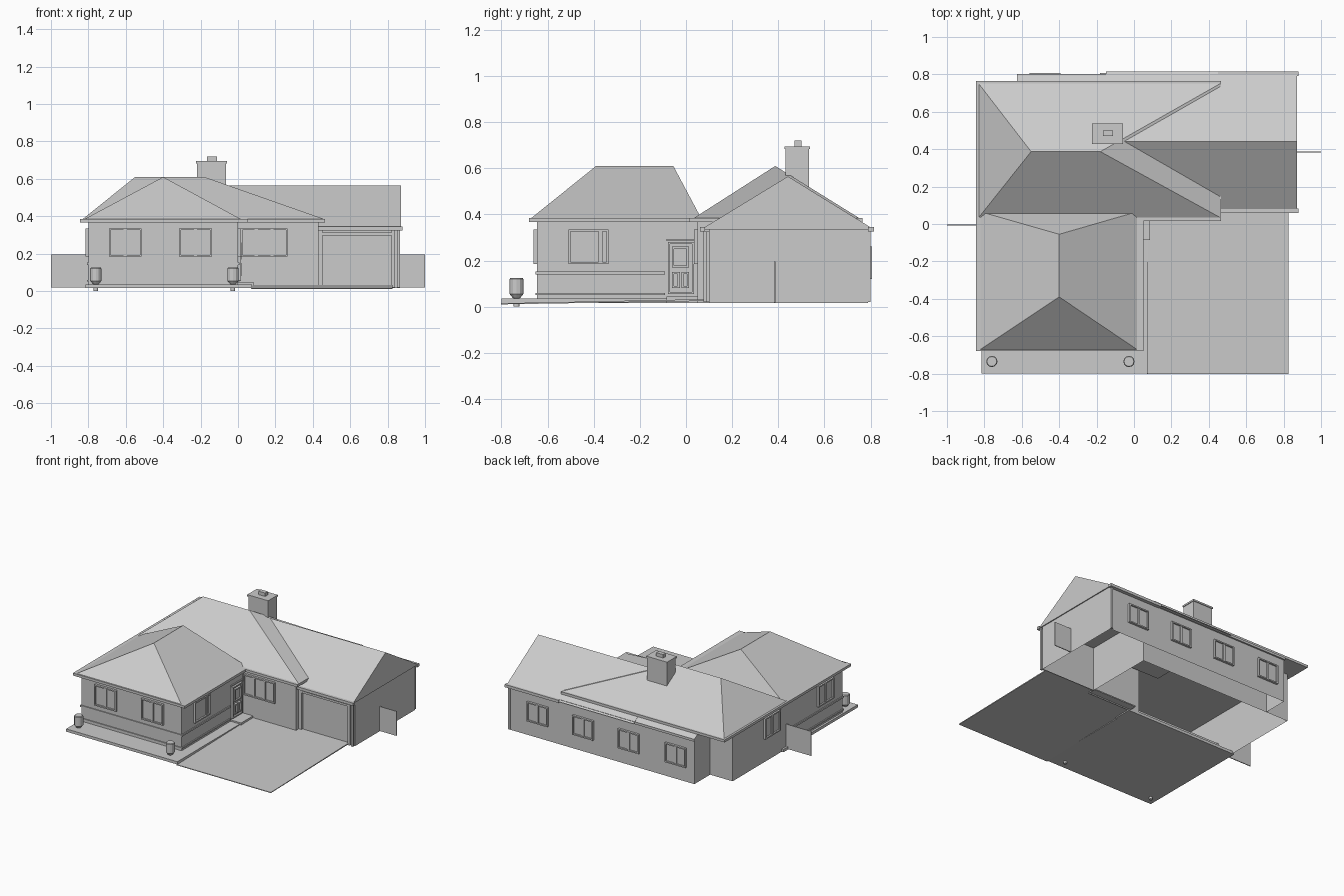
import bpy
import math

cube = bpy.data.objects.get("Cube")
if cube:
    bpy.data.objects.remove(cube, do_unlink=True)

grey = bpy.data.materials.new("plain grey")
grey.use_nodes = True
grey.diffuse_color = (0.6, 0.6, 0.6, 1)
grey.node_tree.nodes["Principled BSDF"].inputs["Base Color"].default_value = (0.6, 0.6, 0.6, 1)


def mesh(name, verts, faces):
    data = bpy.data.meshes.new(name)
    data.from_pydata(verts, [], faces)
    data.materials.append(grey)
    obj = bpy.data.objects.new(name, data)
    bpy.context.collection.objects.link(obj)
    return obj


BOX_FACES = [(0, 3, 2, 1), (4, 5, 6, 7), (0, 1, 5, 4), (1, 2, 6, 5), (2, 3, 7, 6), (3, 0, 4, 7)]


def box(name, x, y, z):
    ring = [(x[0], y[0]), (x[1], y[0]), (x[1], y[1]), (x[0], y[1])]
    return mesh(name, [(a, b, h) for h in z for a, b in ring], BOX_FACES)


def walls(name, path, z, closed=True):
    """Thin upright walls along a plan path, open above and below."""
    n = len(path)
    verts = [(x, y, h) for h in z for x, y in path]
    faces = [(i, (i + 1) % n, n + (i + 1) % n, n + i) for i in range(n if closed else n - 1)]
    return mesh(name, verts, faces)


def prism(name, section, x):
    """Extrude a (y, z) section along x."""
    n = len(section)
    verts = [(a, y, z) for a in x for y, z in section]
    faces = [(i, (i + 1) % n, n + (i + 1) % n, n + i) for i in range(n)]
    return mesh(name, verts, faces + [tuple(reversed(range(n))), tuple(range(n, 2 * n))])


def hip_roof(name, x, y, z, ridge):
    base = [(x[0], y[0]), (x[1], y[0]), (x[1], y[1]), (x[0], y[1])]
    verts = [(a, b, z[0]) for a, b in base] + [(a, b, z[1]) for a, b in ridge]
    if ridge[0][1] == ridge[1][1]:
        faces = [(0, 1, 5, 4), (1, 2, 5), (2, 3, 4, 5), (3, 0, 4)]
    else:
        faces = [(0, 1, 4), (1, 2, 5, 4), (2, 3, 5), (3, 0, 4, 5)]
    return mesh(name, verts, faces + [(3, 2, 1, 0)])


def lathe(name, profile, centre, sides):
    verts = [(centre[0] + r * math.cos(2 * math.pi * i / sides),
              centre[1] + r * math.sin(2 * math.pi * i / sides), z)
             for r, z in profile for i in range(sides)]
    faces = [(k * sides + i, k * sides + (i + 1) % sides,
              (k + 1) * sides + (i + 1) % sides, (k + 1) * sides + i)
             for k in range(len(profile) - 1) for i in range(sides)]
    last = (len(profile) - 1) * sides
    faces += [tuple(reversed(range(sides))), tuple(range(last, last + sides))]
    return mesh(name, verts, faces)


def wall_box(name, axis, wall, out, span, z, depth):
    """Box on a wall: axis 'x' runs along x, 'y' along y; out is the outward sign."""
    thick = sorted((wall, wall + out * depth))
    return box(name, span, thick, z) if axis == "x" else box(name, thick, span, z)


def window(name, axis, wall, out, span, z, splits):
    t = 0.009
    wall_box(name + "_glass", axis, wall, out, span, z, 0.005)
    for h in (z[0], z[1] - t):
        wall_box(name + "_rail", axis, wall, out, span, (h, h + t), 0.016)
    for s in (span[0], span[1] - t):
        wall_box(name + "_stile", axis, wall, out, (s, s + t), z, 0.016)
    for s in splits:
        wall_box(name + "_mullion", axis, wall, out, (s - t, s + t), z, 0.012)


# Walls
walls("house_walls", [(-0.8, -0.645), (0, -0.645), (0, 0.05), (0.43, 0.05),
                      (0.43, 0.1), (0.43, 0.61), (-0.8, 0.61)], (0.015, 0.37))
walls("garage_and_rear_walls", [(0.43, 0.1), (0.865, 0.1), (0.865, 0.79), (-0.62, 0.79),
                                (-0.62, 0.61)], (0.015, 0.335), False)

# Wing base courses
for z in ((0.14, 0.152), (0.05, 0.06)):
    box("wing_belt", (-0.807, 0.007), (-0.652, -0.09), z)

# Eaves and hipped roofs
box("main_eave", (-0.845, 0.465), (0.015, 0.765), (0.367, 0.385))
box("wing_eave", (-0.845, 0.05), (-0.68, 0.05), (0.367, 0.385))
hip_roof("main_roof", (-0.83, 0.46), (0.035, 0.75), (0.385, 0.61), [(-0.55, 0.387), (-0.18, 0.387)])
hip_roof("wing_roof", (-0.82, 0.015), (-0.67, 0.065), (0.385, 0.61), [(-0.4, -0.39), (-0.4, -0.055)])

# Garage gable roof and the rear slope that carries on below the main eave
prism("garage_roof", [(0.065, 0.335), (0.815, 0.335), (0.442, 0.565)], (-0.15, 0.872))
prism("rear_roof", [(0.62, 0.335), (0.8, 0.335), (0.8, 0.342), (0.62, 0.452)], (-0.625, 0.46))
box("garage_front_gutter", (0.43, 0.88), (0.06, 0.082), (0.325, 0.345))
box("garage_rear_gutter", (0.45, 0.88), (0.79, 0.815), (0.325, 0.345))
box("rear_gutter", (-0.625, 0.45), (0.785, 0.802), (0.328, 0.345))

# Chimney
box("chimney_stack", (-0.22, -0.063), (0.432, 0.533), (0.45, 0.683))
box("chimney_cap", (-0.225, -0.058), (0.427, 0.538), (0.683, 0.695))
box("chimney_pot", (-0.167, -0.112), (0.47, 0.5), (0.695, 0.72))

# Windows
tall = (0.185, 0.335)
for a, b in ((-0.69, -0.515), (-0.315, -0.14)):
    window("front_window", "x", -0.645, -1, (a, b), tall, [(a + b) / 2])
window("wide_front_window", "x", 0.05, -1, (0.015, 0.265), tall, [0.098, 0.182])
window("wing_right_window", "y", 0, 1, (-0.51, -0.335), tall, [-0.37])
for a in (-0.53, 0.08):
    window("left_window", "y", -0.8, -1, (a, a + 0.175), tall, [a + 0.09])
for x in (-0.475, -0.1, 0.265, 0.63):
    window("rear_window", "x", 0.79, 1, (x - 0.083, x + 0.083), (0.12, 0.26), [x])

# Entrance door
window("door_frame", "y", 0, 1, (-0.078, 0.034), (0.055, 0.28), [])
window("door_upper_pane", "y", 0.004, 1, (-0.06, 0.012), (0.17, 0.26), [])
for y in (-0.06, -0.02):
    window("door_lower_panel", "y", 0.004, 1, (y, y + 0.033), (0.08, 0.15), [])
box("door_head_trim", (0, 0.008), (-0.085, 0.04), (0.285, 0.293))
box("door_step", (0, 0.085), (-0.085, 0.05), (0.015, 0.045))

# Garage door with its surround
box("garage_door", (0.455, 0.82), (0.092, 0.1), (0.03, 0.298))
for x in ((0.43, 0.453), (0.82, 0.84)):
    box("garage_post", x, (0.08, 0.1), (0.02, 0.325))
box("garage_lintel", (0.453, 0.82), (0.08, 0.1), (0.298, 0.312))
box("front_downpipe", (0.85, 0.866), (0.075, 0.09), (0.02, 0.325))
box("rear_downpipe", (0.85, 0.866), (0.79, 0.8), (0.02, 0.325))

# Terrace, driveway and side fences
box("terrace", (-0.815, 0.075), (-0.8, 0.05), (0.015, 0.035))
prism("driveway", [(-0.803, 0.01), (0.1, 0.025), (0.1, 0.033), (-0.803, 0.015)], (0.07, 0.825))
box("left_fence", (-1, -0.8), (-0.008, -0.002), (0.018, 0.195))
box("right_fence", (0.865, 1), (0.382, 0.388), (0.018, 0.195))

# Planters
for x in (-0.76, -0.027):
    lathe("planter", [(0.012, 0), (0.012, 0.035), (0.018, 0.04), (0.03, 0.055),
                      (0.03, 0.12), (0.026, 0.125)], (x, -0.735), 12)
